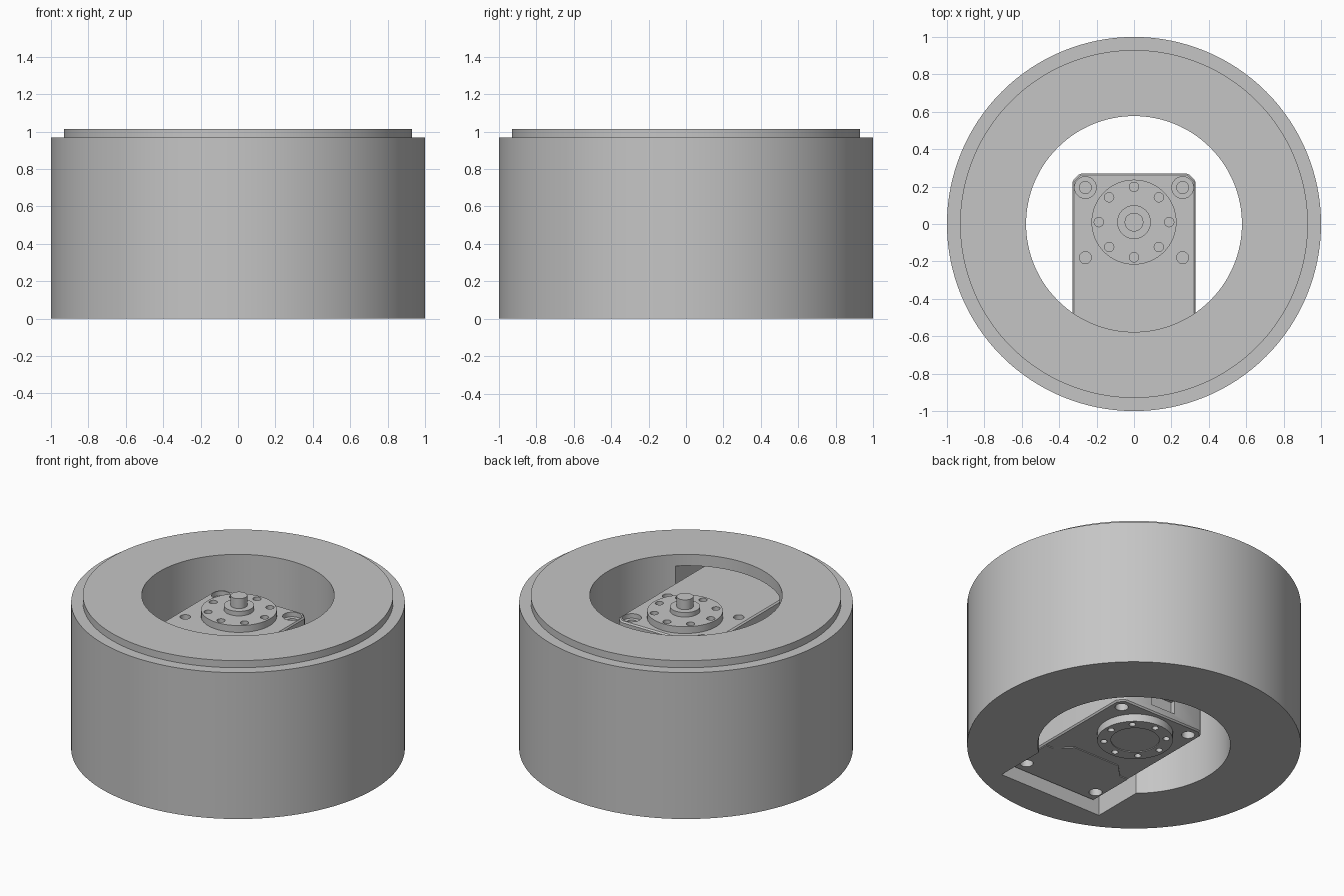
import bpy, bmesh, math
from mathutils import Matrix

if "Cube" in bpy.data.objects:
    bpy.data.objects.remove(bpy.data.objects["Cube"])

grey = bpy.data.materials.new("plain_grey")
grey.use_nodes = True
COLOUR = (0.56, 0.56, 0.56, 1)
grey.diffuse_color = COLOUR
grey.node_tree.nodes["Principled BSDF"].inputs["Base Color"].default_value = COLOUR

AXIS_Y = 0.01        # rotation axis of the drive unit
TOP, BOTTOM = 0.87, 0.08
FRONT, BACK, HALF = -0.77, 0.27, 0.33


def finish(name, bm):
    bmesh.ops.recalc_face_normals(bm, faces=bm.faces)
    mesh = bpy.data.meshes.new(name)
    bm.to_mesh(mesh)
    bm.free()
    mesh.materials.append(grey)
    obj = bpy.data.objects.new(name, mesh)
    bpy.context.collection.objects.link(obj)
    return obj


def lathe(name, profile, y=0, segments=128, closed=False):
    """Spin a list of (radius, z) points about the vertical axis."""
    bm = bmesh.new()
    verts = [bm.verts.new((r, y, z)) for r, z in profile]
    loop = verts + verts[:1] if closed else verts
    edges = [bm.edges.new(pair) for pair in zip(loop, loop[1:])]
    bmesh.ops.spin(bm, geom=verts + edges, cent=(0, y, 0), axis=(0, 0, 1),
                   angle=math.tau, steps=segments, use_duplicate=False)
    bmesh.ops.remove_doubles(bm, verts=bm.verts, dist=1e-5)
    return finish(name, bm)


def prism(name, outline, z0, z1):
    bm = bmesh.new()
    face = bm.faces.new([bm.verts.new((x, y, z0)) for x, y in outline])
    up = bmesh.ops.extrude_face_region(bm, geom=[face])["geom"]
    bmesh.ops.translate(bm, vec=(0, 0, z1 - z0),
                        verts=[v for v in up if isinstance(v, bmesh.types.BMVert)])
    return finish(name, bm)


def box(name, x, y0, y1, z0, z1):
    return prism(name, [(-x, y0), (x, y0), (x, y1), (-x, y1)], z0, z1)


def pegs(points, radius, z0, z1):
    """Separate upright cylinders in one mesh, used for drilling."""
    bm = bmesh.new()
    for x, y in points:
        bmesh.ops.create_cone(bm, cap_ends=True, segments=24, radius1=radius,
                              radius2=radius, depth=z1 - z0,
                              matrix=Matrix.Translation((x, y, (z0 + z1) / 2)))
    return finish("drill", bm)


def apply_modifier(obj, mod):
    bpy.context.view_layer.objects.active = obj
    bpy.ops.object.modifier_apply(modifier=mod.name)


def cut(obj, cutter):
    cutter.hide_render = True
    mod = obj.modifiers.new("cut", "BOOLEAN")
    mod.operation, mod.solver, mod.object = "DIFFERENCE", "EXACT", cutter
    apply_modifier(obj, mod)
    bpy.data.objects.remove(cutter)


def smooth(obj):
    bpy.ops.object.select_all(action="DESELECT")
    obj.select_set(True)
    bpy.context.view_layer.objects.active = obj
    bpy.ops.object.shade_smooth_by_angle(angle=math.radians(25))


def bolt_circle(radius):
    return [(radius * math.cos(i * math.tau / 8),
             AXIS_Y + radius * math.sin(i * math.tau / 8)) for i in range(8)]


# Stepped outer ring with a pocket that holds the front of the drive unit
ring = lathe("outer_ring", [(0.577, 0), (1, 0), (1, 0.968), (0.93, 0.968),
                            (0.93, 1.015), (0.577, 1.015)], closed=True)
cut(ring, box("pocket", 0.38, -0.78, 0, -0.1, 0.94))

# Drive housing with clipped back corners and softened edges
c = 0.04
housing = prism("drive_housing",
                [(-HALF, FRONT), (HALF, FRONT), (HALF, BACK - c), (HALF - c, BACK),
                 (c - HALF, BACK), (-HALF, BACK - c)], BOTTOM, TOP)
bevel = housing.modifiers.new("edges", "BEVEL")
bevel.width, bevel.segments = 0.009, 1
apply_modifier(housing, bevel)
back_holes = [(s * 0.26, 0.195) for s in (-1, 1)]
front_holes = [(s * 0.26, -0.18) for s in (-1, 1)]
end_holes = [(s * 0.27, -0.68) for s in (-1, 1)]
cut(housing, pegs(back_holes, 0.058, TOP - 0.03, TOP + 0.1))
cut(housing, pegs(back_holes + front_holes, 0.032, TOP - 0.12, TOP + 0.1))
cut(housing, pegs(back_holes + end_holes, 0.04, BOTTOM - 0.1, BOTTOM + 0.08))
cut(housing, box("socket", 0.09, BACK - 0.03, BACK + 0.1, 0.13, 0.22))

# Stepped cover plate under the front half of the housing
w = HALF - 0.012
cover = prism("bottom_cover",
              [(-w, FRONT + 0.012), (w, FRONT + 0.012), (w, -0.44), (0.26, -0.44),
               (0.17, -0.35), (-0.17, -0.35), (-0.26, -0.44), (-w, -0.44)],
              BOTTOM - 0.006, BOTTOM + 0.002)
cut(cover, pegs(end_holes, 0.04, 0, BOTTOM + 0.1))

# Output flange with hub and shaft on top
flange = lathe("output_flange", [(0, TOP - 0.01), (0.227, TOP - 0.01), (0.227, 0.915),
                                 (0.09, 0.915), (0.09, 0.945), (0.05, 0.945),
                                 (0.05, 1.01), (0, 1.01)], AXIS_Y, 64)
cut(flange, pegs(bolt_circle(0.188), 0.025, TOP + 0.005, 1))

# Idler flange with a shallow centre recess below
idler = lathe("idler_flange", [(0, BOTTOM + 0.01), (0.227, BOTTOM + 0.01), (0.227, 0.03),
                               (0.145, 0.03), (0.145, 0.035), (0, 0.035)], AXIS_Y, 64)
cut(idler, pegs(bolt_circle(0.188), 0.02, -0.1, BOTTOM - 0.005))

for part in (ring, housing, cover, flange, idler):
    smooth(part)
